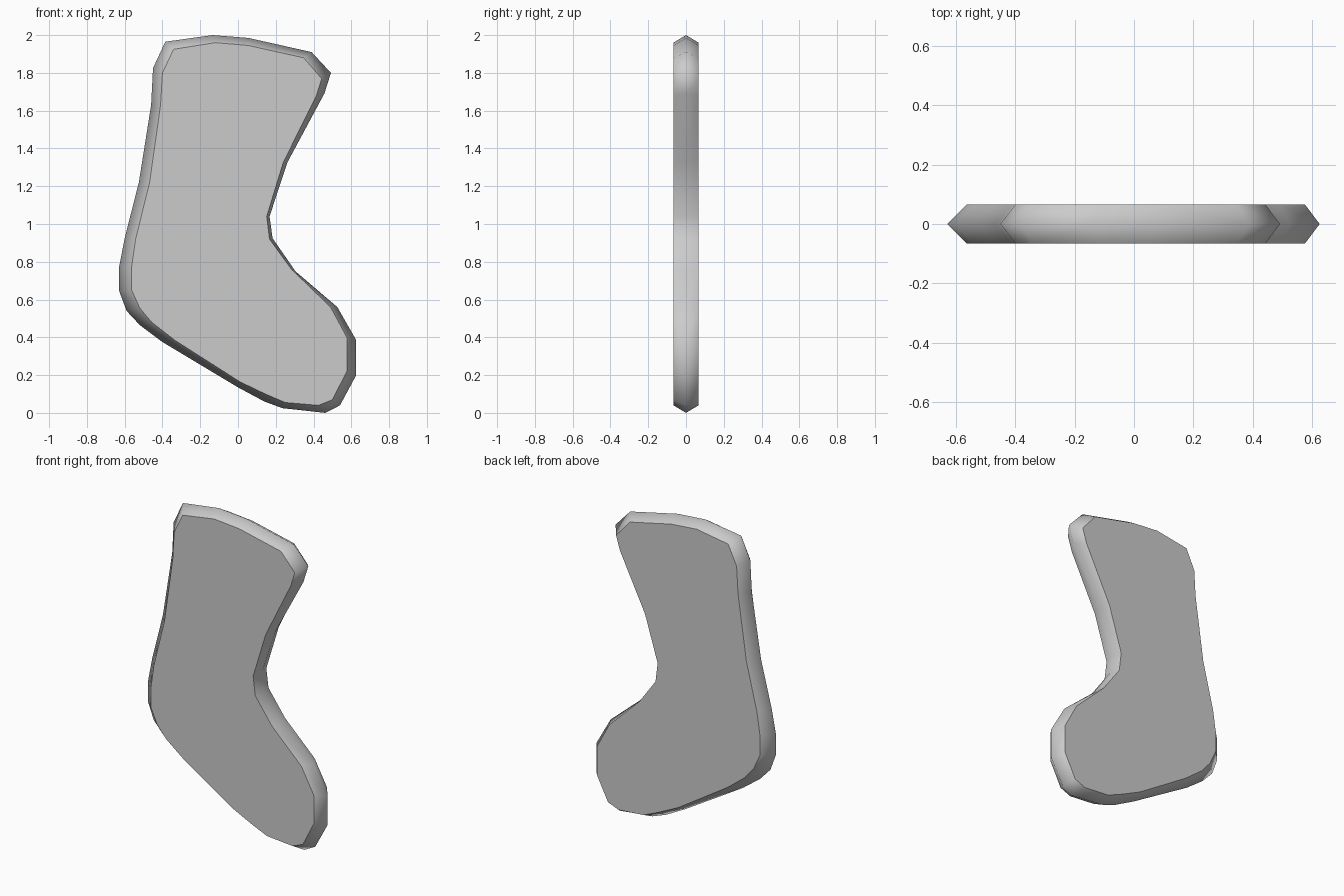
import bpy, bmesh

HALF = 0.066  # half thickness

# Each station: ridge x, z (mid plane), then face-edge x, z (front and back)
OUTLINE = [
    (-0.135, 2.0, -0.12, 1.96), (0.055, 1.985, 0.055, 1.945),
    (0.39, 1.91, 0.347, 1.88), (0.492, 1.80, 0.443, 1.77),
    (0.457, 1.69, 0.415, 1.68), (0.262, 1.327, 0.24, 1.327),
    (0.167, 1.04, 0.152, 1.04), (0.183, 0.925, 0.167, 0.92),
    (0.304, 0.75, 0.283, 0.76), (0.526, 0.56, 0.49, 0.56),
    (0.626, 0.385, 0.576, 0.40), (0.626, 0.20, 0.576, 0.22),
    (0.54, 0.04, 0.50, 0.07), (0.463, 0.0, 0.426, 0.04),
    (0.235, 0.025, 0.25, 0.055), (0.14, 0.06, 0.145, 0.10),
    (0.0, 0.135, 0.01, 0.165), (-0.40, 0.375, -0.335, 0.385),
    (-0.52, 0.465, -0.457, 0.48), (-0.59, 0.54, -0.52, 0.555),
    (-0.629, 0.645, -0.563, 0.65), (-0.629, 0.775, -0.563, 0.775),
    (-0.60, 0.925, -0.542, 0.92), (-0.525, 1.22, -0.468, 1.22),
    (-0.46, 1.63, -0.41, 1.63), (-0.45, 1.825, -0.40, 1.80),
    (-0.385, 1.965, -0.341, 1.925),
]

bm = bmesh.new()
ridge = [bm.verts.new((x, 0, z)) for x, z, _, _ in OUTLINE]
n = len(ridge)

# Flat face and bevelled rim, once per side
for side in (-1, 1):
    ring = [bm.verts.new((x, side * HALF, z)) for _, _, x, z in OUTLINE]
    cap = bm.faces.new(ring)
    for i in range(n):
        j = (i + 1) % n
        rim = bm.faces.new((ring[i], ring[j], ridge[j], ridge[i]))
        rim.smooth = True
    for edge in cap.edges:
        edge.smooth = False

bmesh.ops.recalc_face_normals(bm, faces=bm.faces)
mesh = bpy.data.meshes.new("stocking")
bm.to_mesh(mesh)
bm.free()
bpy.context.collection.objects.link(bpy.data.objects.new("stocking", mesh))
